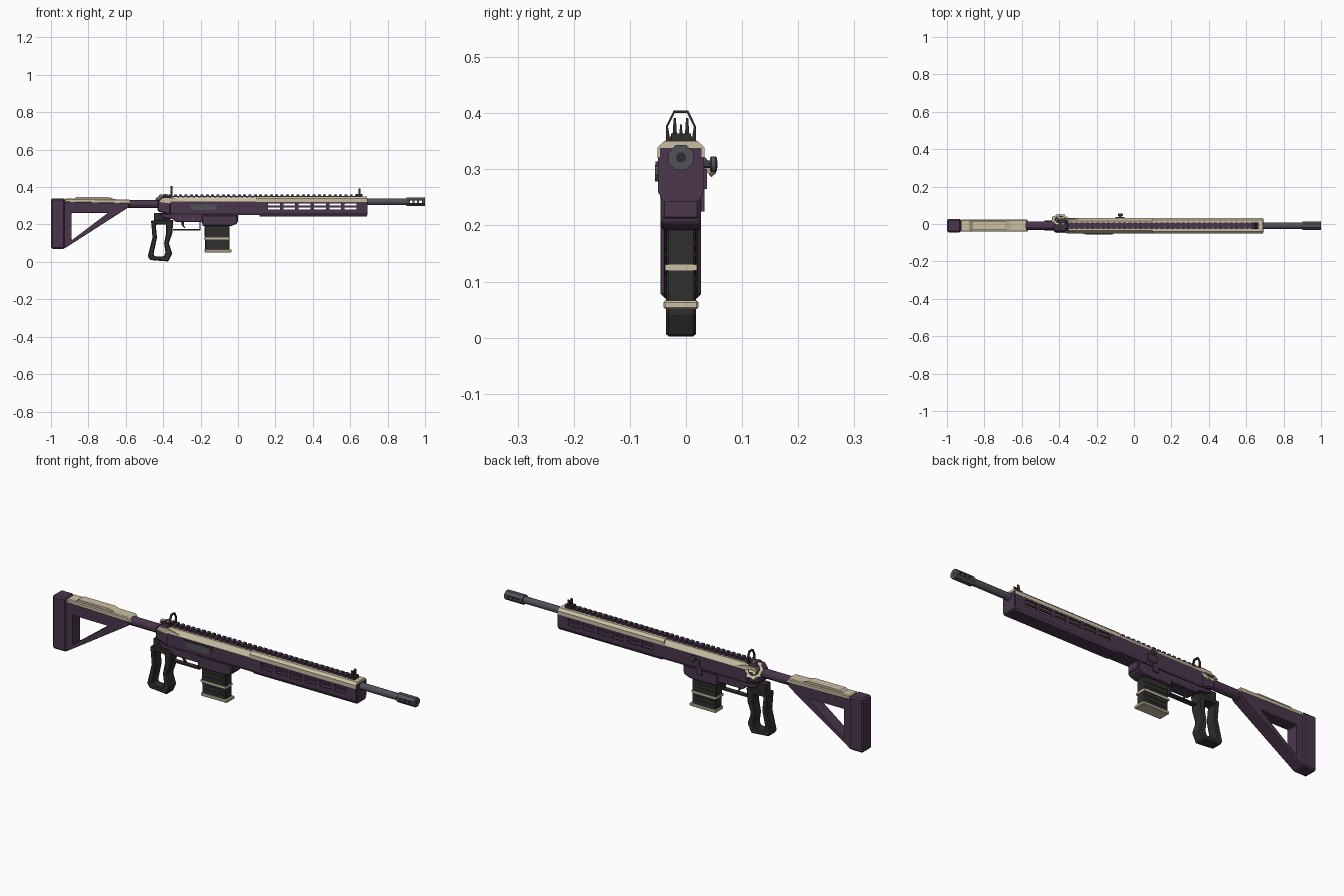
import bpy, bmesh
from math import sin, cos, pi, radians
from mathutils import Matrix

if "Cube" in bpy.data.objects:
    bpy.data.objects.remove(bpy.data.objects["Cube"], do_unlink=True)

C = -0.009  # y of the centre plane


def material(name, rgb):
    m = bpy.data.materials.new(name)
    m.use_nodes = True
    m.diffuse_color = (*rgb, 1)
    bsdf = m.node_tree.nodes["Principled BSDF"]
    bsdf.inputs["Base Color"].default_value = (*rgb, 1)
    bsdf.inputs["Roughness"].default_value = 0.6
    return m


PURPLE = material("dusky purple", (0.068, 0.037, 0.073))
BEIGE = material("warm beige", (0.60, 0.52, 0.37))
DARK = material("charcoal", (0.028, 0.028, 0.027))
GREY = material("gunmetal grey", (0.082, 0.085, 0.098))


def finish(name, bm, mat, bevel=0):
    bmesh.ops.recalc_face_normals(bm, faces=bm.faces)
    me = bpy.data.meshes.new(name)
    bm.to_mesh(me)
    bm.free()
    me.materials.append(mat)
    ob = bpy.data.objects.new(name, me)
    bpy.context.collection.objects.link(ob)
    if bevel:
        mod = ob.modifiers.new("bevel", 'BEVEL')
        mod.width, mod.segments = bevel, 1
        mod.limit_method = 'ANGLE'
    return ob


def extrude(name, pts, a, b, mat, axis='y', inner=None, bevel=0):
    """Extrude a profile along y (profile in xz, a..b about C) or along x (profile in yz about C).
    An inner ring with as many points as the outer one leaves a hole."""
    bm = bmesh.new()

    def ring(points, t):
        return [bm.verts.new((p, C + t, q) if axis == 'y' else (t, C + p, q)) for p, q in points]

    def walls(r, s):
        for i in range(len(r)):
            j = (i + 1) % len(r)
            bm.faces.new((r[i], r[j], s[j], s[i]))

    o1, o2 = ring(pts, a), ring(pts, b)
    walls(o1, o2)
    if inner:
        i1, i2 = ring(inner, a), ring(inner, b)
        walls(i1, i2)
        walls(o1, i1)
        walls(o2, i2)
    else:
        bm.faces.new(o1)
        bm.faces.new(o2)
    return finish(name, bm, mat, bevel)


def boxes(name, specs, mat, bevel=0):
    """One mesh of boxes, each (x0, x1, y0, y1, z0, z1) with y about C."""
    bm = bmesh.new()
    for x0, x1, y0, y1, z0, z1 in specs:
        mtx = Matrix.Translation(((x0 + x1) / 2, C + (y0 + y1) / 2, (z0 + z1) / 2))
        mtx = mtx @ Matrix.Diagonal((x1 - x0, y1 - y0, z1 - z0, 1))
        bmesh.ops.create_cube(bm, size=1, matrix=mtx)
    return finish(name, bm, mat, bevel)


def rod(name, x, y, z, radius, length, mat, axis='x', sides=16, bevel=0):
    """Cylinder centred at a point, y about C."""
    bm = bmesh.new()
    turn = Matrix.Rotation(pi / 2, 4, 'Y' if axis == 'x' else 'X')
    mtx = Matrix.Translation((x, C + y, z)) @ turn @ Matrix.Rotation(pi / sides, 4, 'Z')
    bmesh.ops.create_cone(bm, cap_ends=True, segments=sides, radius1=radius, radius2=radius,
                          depth=length, matrix=mtx)
    return finish(name, bm, mat, bevel)


def cut(ob, cutter):
    mod = ob.modifiers.new("cut", 'BOOLEAN')
    mod.operation, mod.object, mod.solver = 'DIFFERENCE', cutter, 'EXACT'
    cutter.hide_render = True
    cutter.display_type = 'WIRE'


# Stock: butt pad, triangular frame, top cap and buffer tube
boxes("butt_pad", [(-1, -0.925, -0.036, 0.036, 0.07, 0.34)], PURPLE, 0.008)
extrude("stock_frame", [(-0.93, 0.322), (-0.58, 0.322), (-0.58, 0.295), (-0.93, 0.07)],
        -0.03, 0.03, PURPLE,
        inner=[(-0.89, 0.262), (-0.72, 0.262), (-0.695, 0.262), (-0.89, 0.115)], bevel=0.004)
extrude("stock_cap", [(-0.925, 0.318), (-0.565, 0.31), (-0.58, 0.334), (-0.925, 0.338)],
        -0.032, 0.032, BEIGE, bevel=0.004)
extrude("cheek_rest", [(-0.88, 0.335), (-0.66, 0.335), (-0.69, 0.346), (-0.865, 0.346)],
        -0.022, 0.022, BEIGE)
rod("buffer_tube", -0.49, 0, 0.309, 0.023, 0.2, PURPLE, sides=12)

# Upper receiver, with beige on the sloping shoulders
receiver = extrude("upper_receiver",
                   [(-0.036, 0.25), (0.036, 0.25), (0.041, 0.262), (0.041, 0.322), (0.026, 0.346),
                    (-0.026, 0.346), (-0.041, 0.322), (-0.041, 0.262)], -0.36, 0.12, PURPLE, 'x')
receiver.data.materials.append(BEIGE)
for f in receiver.data.polygons:
    f.material_index = int(f.normal.z > 0.3)
extrude("receiver_tail", [(-0.43, 0.27), (-0.36, 0.25), (-0.36, 0.352), (-0.4, 0.35), (-0.43, 0.328)],
        -0.033, 0.033, PURPLE, bevel=0.006)
for side in (-1, 1):
    y0, y1 = sorted((side * 0.0335, side * 0.039))
    extrude("tail_panel", [(-0.42, 0.32), (-0.36, 0.312), (-0.25, 0.318), (-0.36, 0.342), (-0.405, 0.342)],
            y0, y1, BEIGE)

# Lower receiver and magazine well
extrude("lower_receiver", [(-0.42, 0.255), (-0.4, 0.235), (-0.35, 0.23), (-0.33, 0.212),
                           (-0.19, 0.212), (0, 0.212), (0, 0.255)], -0.032, 0.032, PURPLE, bevel=0.003)
extrude("magazine_well", [(-0.195, 0.25), (-0.19, 0.192), (-0.035, 0.192), (-0.005, 0.205), (-0.005, 0.25)],
        -0.036, 0.036, PURPLE, bevel=0.004)

# Side details of the receiver
extrude("ejection_port", [(-0.26, 0.308), (-0.245, 0.278), (-0.125, 0.278), (-0.115, 0.29), (-0.115, 0.308)],
        -0.046, -0.04, GREY)
boxes("port_ledge", [(-0.27, -0.11, -0.045, -0.04, 0.306, 0.314)], PURPLE)
boxes("bolt_catch", [(-0.11, -0.08, 0.03, 0.042, 0.225, 0.265), (-0.1, -0.05, 0.04, 0.046, 0.265, 0.3)], PURPLE)
rod("handle_stem", -0.073, 0.05, 0.309, 0.007, 0.03, GREY, 'y', 10)
rod("handle_knob", -0.073, 0.058, 0.309, 0.014, 0.012, GREY, 'y', 12, 0.002)
for x, z in ((-0.31, 0.236), (-0.24, 0.23)):
    rod("receiver_pin", x, 0, z, 0.007, 0.068, GREY, 'y', 10)


# Tilted toothed dial on the rear left shoulder
def dial(name, radius, tooth, depth, mat, count=32):
    pts = [((radius + tooth * (i // 2 % 2)) * cos(2 * pi * i / count),
            (radius + tooth * (i // 2 % 2)) * sin(2 * pi * i / count)) for i in range(count)]
    ob = extrude(name, pts, -C - depth / 2, -C + depth / 2, mat)
    ob.rotation_euler = (radians(40), 0, 0)
    ob.location = (-0.395, 0.020, 0.325)


dial("dial_gear", 0.041, 0.006, 0.012, BEIGE)
dial("dial_recess", 0.03, 0, 0.014, DARK)
dial("dial_hub", 0.014, 0.011, 0.017, BEIGE, 16)

# Handguard: slotted trough, beige cover and front plate
guard = extrude("handguard", [(-0.041, 0.322), (-0.041, 0.26), (-0.032, 0.243), (0.032, 0.243),
                              (0.041, 0.26), (0.041, 0.322), (0.033, 0.322), (0.033, 0.258),
                              (-0.033, 0.258), (-0.033, 0.322)], 0.115, 0.69, PURPLE, 'x')
slots = [(0.16 + i * 0.082, 0.224 + i * 0.082, -0.1, 0.1, z, z + 0.011)
         for i in range(6) for z in (0.281, 0.301)]
cut(guard, boxes("slot_cutter", slots, DARK))
extrude("handguard_cover", [(-0.042, 0.32), (0.042, 0.32), (0.042, 0.338), (0.03, 0.35),
                            (-0.03, 0.35), (-0.042, 0.338)], 0.1, 0.69, BEIGE, 'x')
boxes("handguard_ends", [(0.682, 0.692, -0.037, 0.037, 0.25, 0.338),
                         (0.112, 0.12, -0.036, 0.036, 0.25, 0.32)], PURPLE)

# Toothed top rail
teeth = [(-0.4 + i * 0.0285, -0.384 + i * 0.0285, -0.017, 0.017, 0.345, 0.36) for i in range(37)]
boxes("top_rail", teeth + [(-0.4, 0.66, -0.014, 0.014, 0.34, 0.353)], PURPLE)

# Barrel and muzzle brake with cross holes
rod("barrel", 0.79, 0, 0.321, 0.017, 0.24, GREY, sides=16)
muzzle = rod("muzzle_brake", 0.95, 0, 0.321, 0.024, 0.1, GREY, sides=8)
bores = [(x - 0.007, x + 0.007, -0.1, 0.1, 0.315, 0.328) for x in (0.926, 0.951, 0.976)]
cut(muzzle, boxes("bore_cutter", bores, DARK))
rod("muzzle_bore", 0.9985, 0, 0.321, 0.009, 0.0035, DARK, sides=12)

# Open-frame pistol grip
extrude("pistol_grip",
        [(-0.465, 0.222), (-0.345, 0.225), (-0.352, 0.15), (-0.37, 0.1), (-0.352, 0.045),
         (-0.372, 0.002), (-0.47, 0.01), (-0.482, 0.03), (-0.457, 0.13)], -0.027, 0.027, DARK,
        inner=[(-0.44, 0.2), (-0.385, 0.2), (-0.385, 0.15), (-0.395, 0.1), (-0.388, 0.05),
               (-0.395, 0.03), (-0.445, 0.03), (-0.452, 0.04), (-0.433, 0.13)], bevel=0.005)
boxes("grip_mount", [(-0.45, -0.36, -0.02, 0.02, 0.215, 0.262)], DARK)

# Trigger and guard
boxes("trigger_guard", [(-0.348, -0.2, -0.012, 0.012, 0.168, 0.175),
                        (-0.207, -0.2, -0.012, 0.012, 0.168, 0.215)], DARK)
extrude("trigger", [(-0.305, 0.215), (-0.288, 0.215), (-0.29, 0.195), (-0.28, 0.18), (-0.288, 0.18), (-0.3, 0.195)],
        -0.005, 0.005, DARK)

# Magazine with ribs, side stripe and floor plate
extrude("magazine", [(-0.18, 0.2), (-0.045, 0.2), (-0.045, 0.06), (-0.175, 0.06)], -0.026, 0.026, DARK, bevel=0.004)
boxes("magazine_ribs", [(-0.165, -0.06, -0.028, 0.028, z, z + 0.008) for z in (0.08, 0.1, 0.145, 0.165)], DARK)
boxes("magazine_stripe", [(-0.183, -0.043, -0.0285, 0.0285, 0.12, 0.13)], BEIGE)
boxes("magazine_floor", [(-0.18, -0.034, -0.031, 0.031, 0.051, 0.066)], BEIGE, 0.003)

# Rear sight: thin hooped frame with a small aperture post
extrude("rear_sight", [(-0.027, 0.345), (0.027, 0.345), (0.027, 0.376), (0.013, 0.405), (-0.013, 0.405), (-0.027, 0.376)],
        -0.36, -0.35, DARK, 'x',
        inner=[(-0.02, 0.358), (0.02, 0.358), (0.023, 0.376), (0.011, 0.4), (-0.011, 0.4), (-0.023, 0.376)])

# Front sight: two ears around a post
boxes("front_sight_base", [(0.63, 0.665, -0.018, 0.018, 0.348, 0.364)], DARK)
for y, h, w in ((-0.011, 0.391, 0.004), (0.011, 0.391, 0.004), (0, 0.38, 0.003)):
    extrude("front_sight_post", [(y - w, 0.36), (y + w, 0.36), (y + w * 0.5, h), (y - w * 0.5, h)],
            0.643, 0.655, DARK, 'x')
